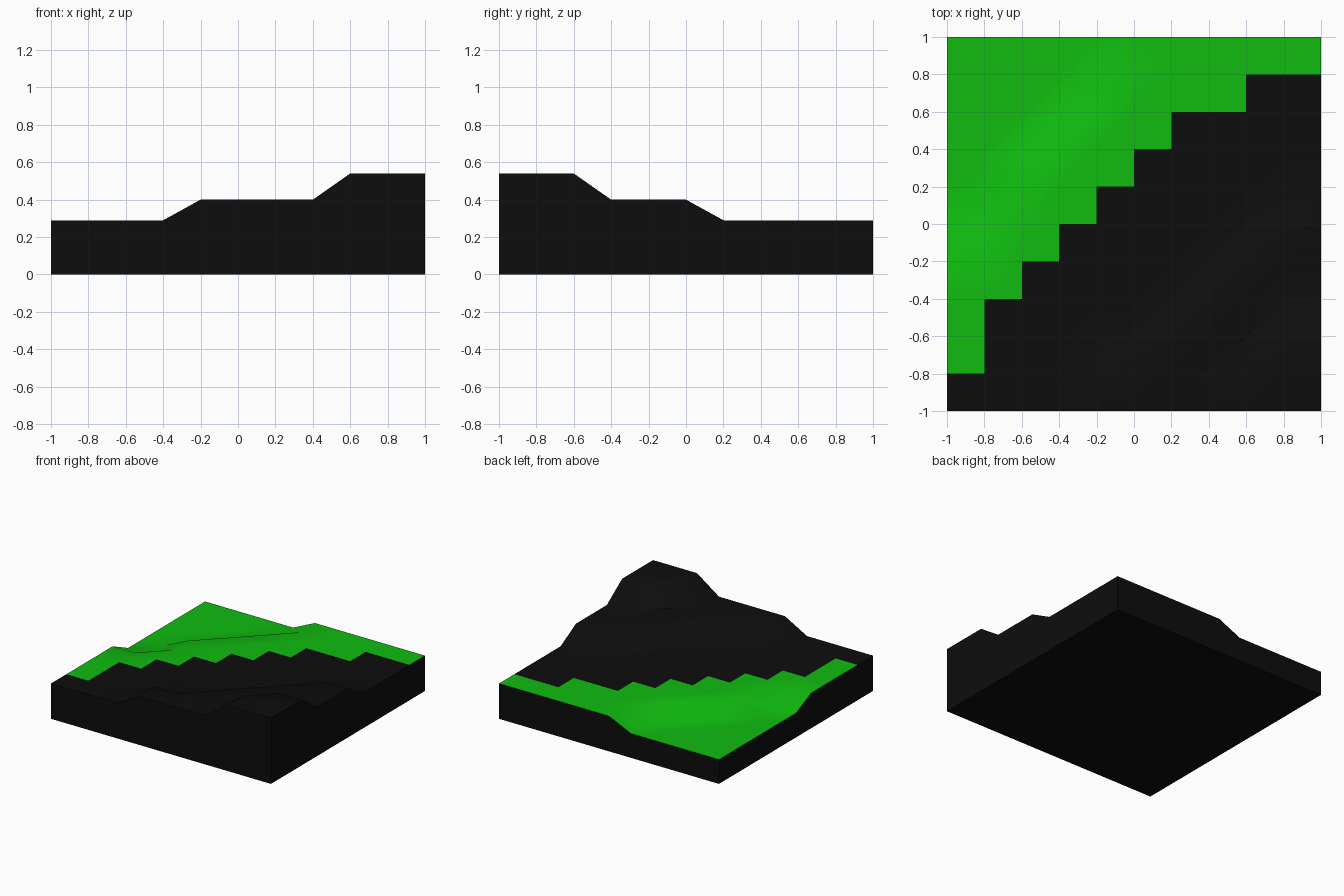
import bpy, bmesh

if "Cube" in bpy.data.objects:
    bpy.data.objects.remove(bpy.data.objects["Cube"])

N = 10                  # cells per side
STEP = 2.0 / N
BASE = 0.2              # height of the lowest plateau

# Each terrace: height, and for every grid row (front to back) the first column it covers
TERRACES = [
    (0.29, [0, 0, 0, 0, 0, 2, 2, 3, 4, 5, 5]),
    (0.40, [4, 4, 6, 7, 8, 9]),
    (0.54, [8, 8, 9, 9][:3]),
]
# Number of green cells in each row, front to back
GRASS_CELLS = [0, 1, 1, 2, 3, 4, 5, 6, 8, 10]


def height(i, j):
    h = BASE
    for level, starts in TERRACES:
        if j < len(starts) and i >= starts[j]:
            h = level
    return h


def material(name, color):
    m = bpy.data.materials.new(name)
    m.diffuse_color = color
    m.use_nodes = True
    m.node_tree.nodes["Principled BSDF"].inputs["Base Color"].default_value = m.diffuse_color
    return m


bm = bmesh.new()

# Terraced top surface
top = [[bm.verts.new((-1 + i * STEP, -1 + j * STEP, height(i, j)))
        for i in range(N + 1)] for j in range(N + 1)]
for j in range(N):
    for i in range(N):
        a, b, c, d = top[j][i], top[j][i + 1], top[j + 1][i + 1], top[j + 1][i]
        # split along the slope direction of the terraces
        for tri in ((a, b, c), (a, c, d)):
            f = bm.faces.new(tri)
            f.smooth = True
            f.material_index = 1 if i < GRASS_CELLS[j] else 0

# Side walls dropped from the rim, then the flat underside
rim = (top[0][:-1] + [row[N] for row in top[:-1]]
       + top[N][:0:-1] + [row[0] for row in top[:0:-1]])
foot = [bm.verts.new((v.co.x, v.co.y, 0)) for v in rim]
for k in range(len(rim)):
    n = (k + 1) % len(rim)
    bm.faces.new((foot[k], foot[n], rim[n], rim[k]))
bm.faces.new(foot[::-1])

mesh = bpy.data.meshes.new("terrain_tile")
bm.to_mesh(mesh)
bm.free()
mesh.materials.append(material("dark_ground", (0.004, 0.004, 0.004, 1)))
mesh.materials.append(material("grass", (0.005, 0.5, 0.005, 1)))

tile = bpy.data.objects.new("terrain_tile", mesh)
bpy.context.collection.objects.link(tile)
bpy.context.view_layer.objects.active = tile
tile.select_set(True)
bpy.ops.object.shade_smooth_by_angle(angle=0.7)
